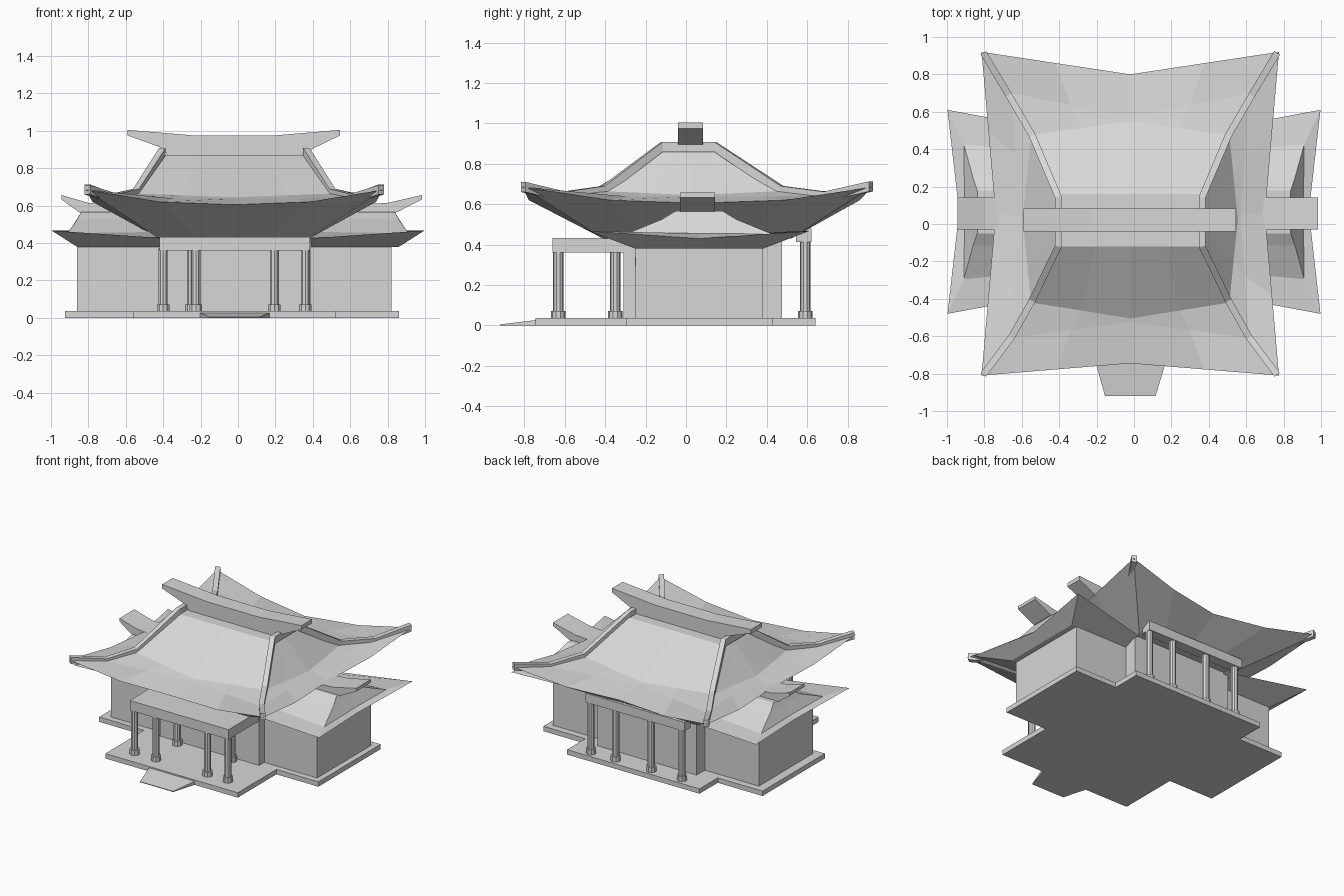
import bpy, bmesh
from mathutils import Vector

if "Cube" in bpy.data.objects:
    bpy.data.objects.remove(bpy.data.objects["Cube"])

stone = bpy.data.materials.new("light_grey")
stone.use_nodes = True
grey = (0.68, 0.68, 0.68, 1)
stone.diffuse_color = grey
stone.node_tree.nodes["Principled BSDF"].inputs["Base Color"].default_value = grey


def loft(name, rings):
    """Skin closed rings of equal length and cap both ends."""
    bm = bmesh.new()
    rows = [[bm.verts.new(p) for p in ring] for ring in rings]
    n = len(rows[0])
    for a, b in zip(rows, rows[1:]):
        for i in range(n):
            j = (i + 1) % n
            bm.faces.new((a[i], a[j], b[j], b[i]))
    bm.faces.new(rows[0])
    bm.faces.new(rows[-1])
    bmesh.ops.recalc_face_normals(bm, faces=bm.faces)
    mesh = bpy.data.meshes.new(name)
    bm.to_mesh(mesh)
    bm.free()
    mesh.materials.append(stone)
    obj = bpy.data.objects.new(name, mesh)
    bpy.context.collection.objects.link(obj)
    return obj


def prism(name, outline, z0, z1):
    return loft(name, [[(x, y, z) for x, y in outline] for z in (z0, z1)])


def box(name, x0, x1, y0, y1, z0, z1):
    return prism(name, [(x0, y0), (x1, y0), (x1, y1), (x0, y1)], z0, z1)


def side_profile(name, outline, y0, y1):
    return loft(name, [[(x, y, z) for x, z in outline] for y in (y0, y1)])


def column(name, x, y, top):
    for part, radius, z0, z1 in (("shaft", 0.025, 0.03, top), ("base", 0.035, 0.03, 0.072)):
        bpy.ops.mesh.primitive_cylinder_add(vertices=10, radius=radius, depth=z1 - z0,
                                            location=(x, y, (z0 + z1) / 2))
        obj = bpy.context.object
        obj.name = name + "_" + part
        obj.data.materials.append(stone)


# Cross-shaped platform and entrance ramp
prism("platform", [(-0.56, -0.745), (0.52, -0.745), (0.52, -0.295), (0.862, -0.295),
                   (0.862, 0.43), (0.52, 0.43), (0.52, 0.642), (-0.56, 0.642),
                   (-0.56, 0.43), (-0.925, 0.43), (-0.925, -0.295), (-0.56, -0.295)], 0, 0.036)
loft("entrance_ramp", [
    [(-0.205, -0.74, 0), (0.17, -0.74, 0), (0.17, -0.74, 0.027), (-0.205, -0.74, 0.027)],
    [(-0.155, -0.92, 0), (0.115, -0.92, 0), (0.115, -0.92, 0.005), (-0.155, -0.92, 0.005)]])

# Walls
box("wing_walls", -0.86, 0.82, -0.25, 0.38, 0.03, 0.385)
box("hall_walls", -0.42, 0.39, -0.31, 0.475, 0.03, 0.44)
for x in (-0.58, 0.655):
    box("wall_slit", x - 0.003, x + 0.003, -0.252, -0.25, 0.295, 0.338)

# Porches
box("front_porch_beam", -0.42, 0.385, -0.66, -0.31, 0.36, 0.432)
box("back_porch_beam", -0.42, 0.385, 0.545, 0.62, 0.413, 0.48)
for x in (-0.4, -0.225, 0.195, 0.36):
    column("front_column", x, -0.632, 0.37)
for x in (-0.25, 0.195):
    column("inner_column", x, -0.35, 0.37)
for x in (-0.38, -0.13, 0.16, 0.36):
    column("back_column", x, 0.59, 0.42)

# Main roof: underside, curved upturned eave and concave slopes
CX = -0.02


def hip_ring(x, x_mid, front, front_mid, back, back_mid, z, z_mid, sag=0):
    ym = (front + back) / 2
    keys = [Vector(p) for p in (
        (CX - x, front, z), (CX, front_mid, z_mid), (CX + x, front, z),
        (CX + x_mid, ym, z_mid), (CX + x, back, z), (CX, back_mid, z_mid),
        (CX - x, back, z), (CX - x_mid, ym, z_mid))]
    ring = []
    for a, b in zip(keys, keys[1:] + keys[:1]):
        ring += [a, (a + b) / 2 - Vector((0, 0, sag))]
    return ring


loft("main_roof", [
    hip_ring(0.41, 0.41, -0.41, -0.41, 0.52, 0.52, 0.43, 0.43),
    hip_ring(0.795, 0.72, -0.81, -0.745, 0.92, 0.80, 0.685, 0.605, 0.025),
    hip_ring(0.635, 0.59, -0.61, -0.525, 0.70, 0.57, 0.645, 0.638, 0.004),
    hip_ring(0.53, 0.575, -0.42, -0.505, 0.475, 0.55, 0.665, 0.645),
    hip_ring(0.375, 0.375, -0.12, -0.12, 0.16, 0.16, 0.87, 0.87)])

# Raised bars that follow the hips over the top, one per side
hip_path = [(0.785, -0.805, 0.71), (0.635, -0.605, 0.662), (0.525, -0.41, 0.69),
            (0.385, -0.12, 0.908), (0.385, 0.145, 0.908), (0.525, 0.475, 0.69),
            (0.65, 0.69, 0.662), (0.785, 0.915, 0.713)]
for side in (-1, 1):
    pts = [Vector((CX + side * x, y, z)) for x, y, z in hip_path]
    rings = []
    for i, p in enumerate(pts):
        t = pts[min(i + 1, len(pts) - 1)] - pts[max(i - 1, 0)]
        w = Vector((-t.y, t.x, 0)).normalized() * 0.018
        drop = Vector((0, 0, 0.05))
        rings.append([p - w, p + w, p + w - drop, p - w - drop])
    loft("hip_bar", rings)

# Main ridge beam
side_profile("main_ridge", [(-0.59, 1.005), (-0.23, 0.975), (0.19, 0.975), (0.545, 1.005),
                            (0.545, 0.975), (0.41, 0.91), (0.33, 0.865),
                            (-0.37, 0.865), (-0.41, 0.91), (-0.59, 0.975)], -0.04, 0.083)

# Wing roofs and their ridge beams
YC = 0.065


def wing_ring(side, x, x_mid, depth, z, z_mid, in_depth, z_in):
    s = side
    return [(s * 0.38, YC - in_depth, z_in), (s * x, YC - depth, z), (s * x_mid, YC, z_mid),
            (s * x, YC + depth, z), (s * 0.38, YC + in_depth, z_in)]


for side, tip in ((-1, 0.945), (1, 0.985)):
    loft("wing_roof", [
        wing_ring(side, 0.86, 0.86, 0.315, 0.38, 0.38, 0.315, 0.38),
        wing_ring(side, 0.997, 0.935, 0.545, 0.467, 0.43, 0.43, 0.425),
        wing_ring(side, 0.91, 0.905, 0.36, 0.453, 0.455, 0.31, 0.46),
        wing_ring(side, 0.86, 0.86, 0.18, 0.527, 0.53, 0.18, 0.53),
        wing_ring(side, 0.838, 0.838, 0.115, 0.567, 0.567, 0.115, 0.567)])
    outline = [(tip, 0.657), (0.8, 0.615), (0.55, 0.6), (0.55, 0.55), (0.85, 0.565), (tip, 0.634)]
    side_profile("wing_ridge", [(side * x, z) for x, z in outline], -0.03, 0.143)
